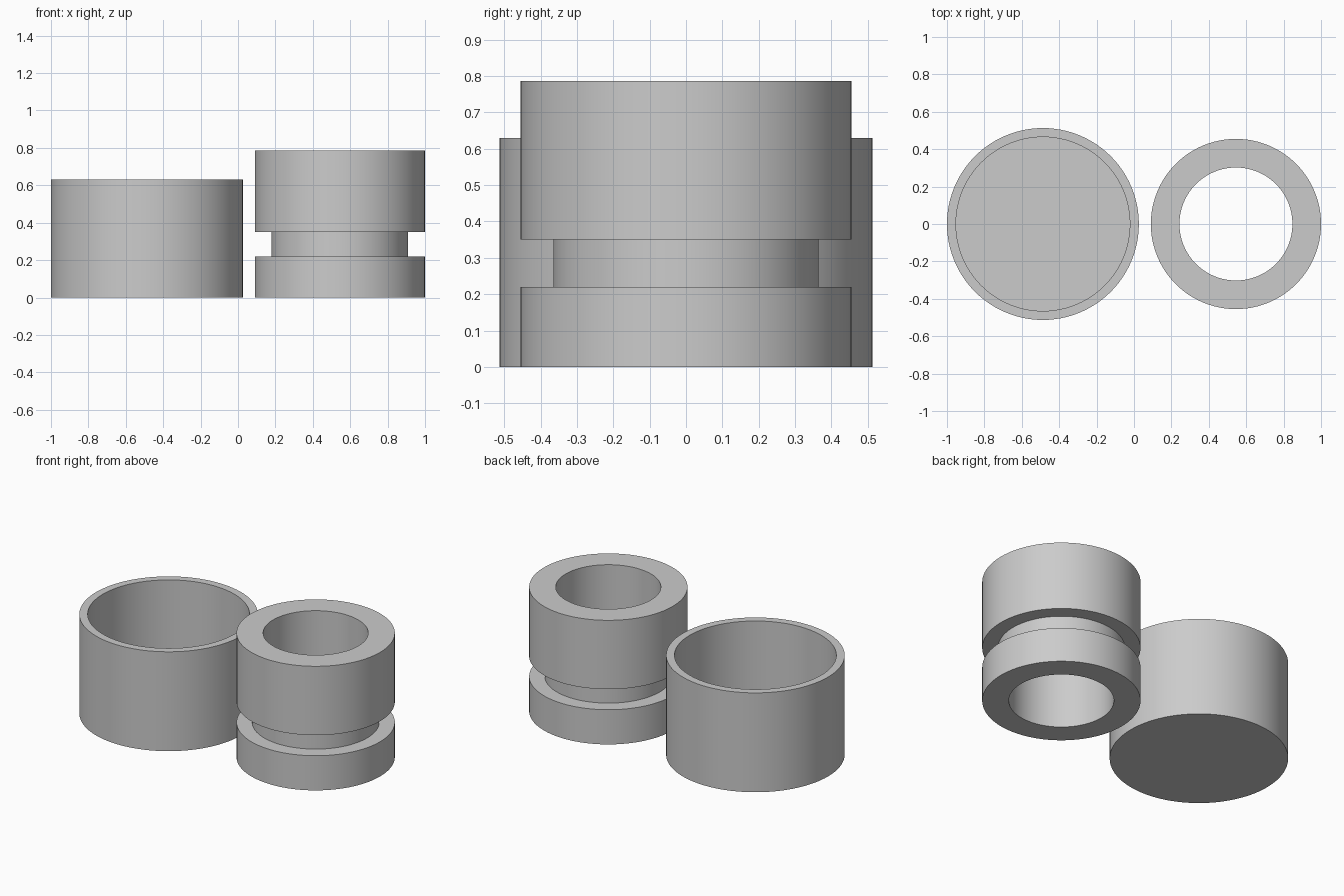
import bpy, bmesh, math

cube = bpy.data.objects.get("Cube")
if cube:
    bpy.data.objects.remove(cube, do_unlink=True)

grey = bpy.data.materials.new("light_grey")
grey.use_nodes = True
colour = (0.6, 0.6, 0.6, 1)
grey.diffuse_color = colour
grey.node_tree.nodes["Principled BSDF"].inputs["Base Color"].default_value = colour


def lathe(name, profile, x, closed, segments=96):
    """Spin a (radius, height) profile about a vertical axis at x."""
    bm = bmesh.new()
    verts = [bm.verts.new((r, 0, z)) for r, z in profile]
    edges = [bm.edges.new(pair) for pair in zip(verts, verts[1:])]
    if closed:
        edges.append(bm.edges.new((verts[-1], verts[0])))
    bmesh.ops.spin(bm, geom=verts + edges, cent=(0, 0, 0), axis=(0, 0, 1),
                   angle=math.tau, steps=segments, use_duplicate=False)
    bmesh.ops.remove_doubles(bm, verts=bm.verts, dist=0.0005)
    bmesh.ops.recalc_face_normals(bm, faces=bm.faces)
    mesh = bpy.data.meshes.new(name)
    bm.to_mesh(mesh)
    bm.free()
    mesh.materials.append(grey)
    obj = bpy.data.objects.new(name, mesh)
    obj.location.x = x
    bpy.context.collection.objects.link(obj)
    bpy.ops.object.select_all(action="DESELECT")
    obj.select_set(True)
    bpy.context.view_layer.objects.active = obj
    bpy.ops.object.shade_smooth_by_angle(angle=math.radians(30))
    return obj


# Open cup with a thin wall and a solid floor
cup_r, cup_in, cup_h, floor = 0.513, 0.465, 0.63, 0.05
lathe("cup", [(0, 0), (cup_r, 0), (cup_r, cup_h), (cup_in, cup_h),
              (cup_in, floor), (0, floor)], -1 + cup_r, closed=False)

# Thick sleeve with a through bore and a groove around the outside
out_r, bore, neck, top = 0.455, 0.302, 0.365, 0.787
low, high = 0.22, 0.35
lathe("grooved_sleeve", [(bore, 0), (out_r, 0), (out_r, low), (neck, low),
                         (neck, high), (out_r, high), (out_r, top), (bore, top)],
      1 - out_r, closed=True)
